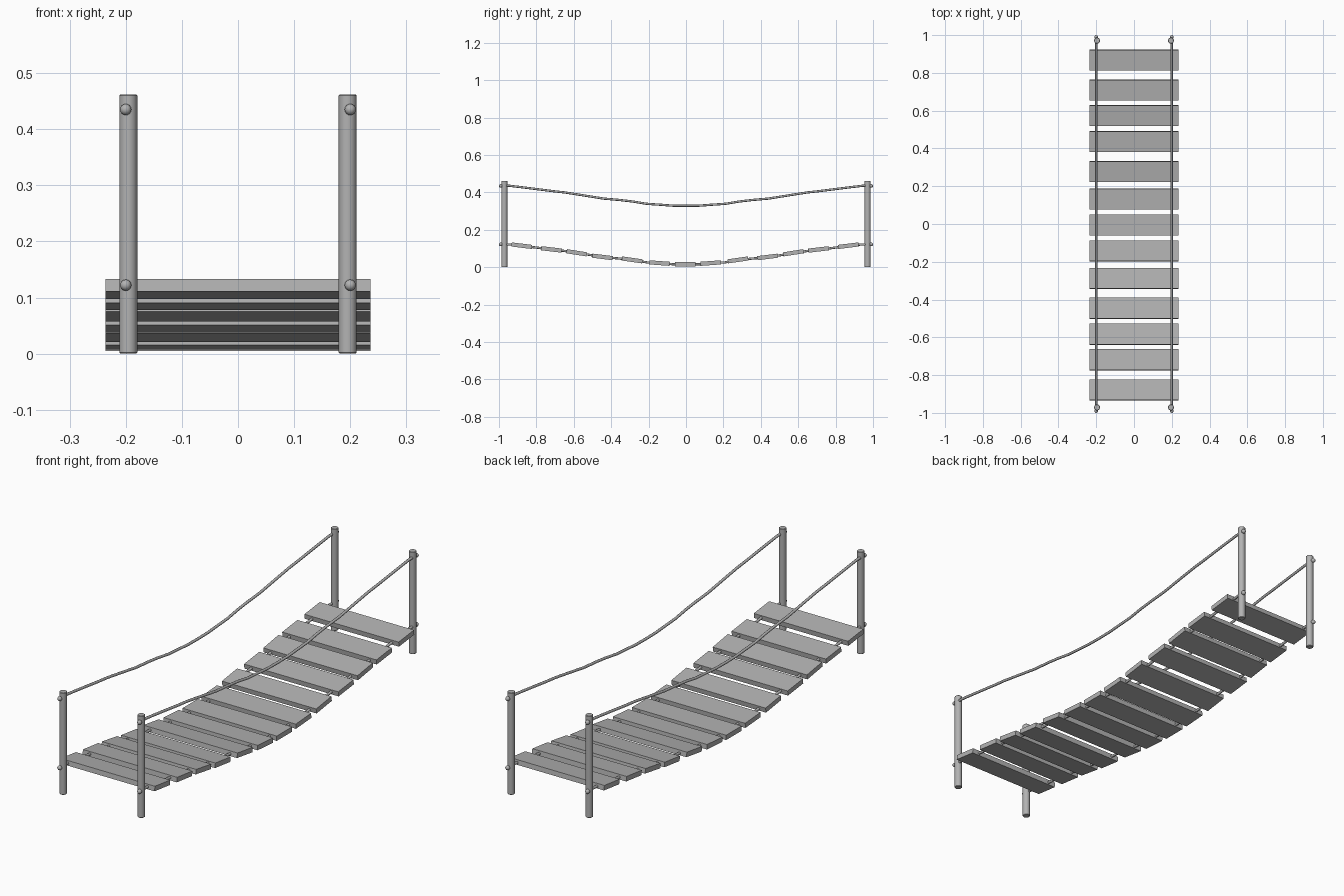
import bpy, math

if "Cube" in bpy.data.objects:
    bpy.data.objects.remove(bpy.data.objects["Cube"])

# half profile of the sagging deck line: (distance from middle, height)
SAG = [(0, .015), (.07, .016), (.137, .021), (.21, .026), (.283, .038), (.35, .046), (.441, .054),
       (.51, .065), (.579, .076), (.65, .087), (.714, .094), (.8, .105), (.873, .114),
       (.94, .122), (.995, .122)]
PLANKS = [0, .137, .283, .441, .579, .714, .873]

# dark grey for every part
GREY = bpy.data.materials.new("dark_grey")
GREY.diffuse_color = (.45, .45, .45, 1)
GREY.use_nodes = True
GREY.node_tree.nodes["Principled BSDF"].inputs["Base Color"].default_value = GREY.diffuse_color


def deck_z(y):
    y = abs(y)
    for (a, za), (b, zb) in zip(SAG, SAG[1:]):
        if y <= b:
            return za + (zb - za) * (y - a) / (b - a)
    return SAG[-1][1]


def finish(ob, name, smooth=True):
    ob.name = name
    ob.data.materials.append(GREY)
    if smooth:
        bpy.ops.object.select_all(action='DESELECT')
        ob.select_set(True)
        bpy.context.view_layer.objects.active = ob
        bpy.ops.object.shade_smooth_by_angle(angle=math.radians(35))


def plank(y):
    tilt = math.atan2(deck_z(y + .05) - deck_z(y - .05), .1)
    bpy.ops.mesh.primitive_cube_add(size=1, location=(0, y - .005, deck_z(y) + .001), rotation=(tilt, 0, 0))
    ob = bpy.context.object
    ob.scale = (.472, .11, .022)
    bpy.ops.object.transform_apply(location=False, rotation=False, scale=True)
    finish(ob, "plank", smooth=False)


def post(x, y):
    bpy.ops.mesh.primitive_cylinder_add(vertices=16, radius=.016, depth=.462, location=(x, y, .231))
    ob = bpy.context.object
    m = ob.modifiers.new("bevel", 'BEVEL')
    m.width = .002
    m.segments = 1
    m.limit_method = 'ANGLE'
    finish(ob, "post")


def knot(x, y, z):
    bpy.ops.mesh.primitive_uv_sphere_add(segments=12, ring_count=8, radius=.01, location=(x, y, z))
    finish(bpy.context.object, "rope_knot")


def rope(name, x, lift):
    pts = [(-y, z) for y, z in reversed(SAG)] + SAG[1:]
    cu = bpy.data.curves.new(name, 'CURVE')
    cu.dimensions = '3D'
    cu.bevel_depth = .006
    cu.bevel_resolution = 2
    cu.use_fill_caps = True
    cu.materials.append(GREY)
    sp = cu.splines.new('POLY')
    sp.points.add(len(pts) - 1)
    for p, (y, z) in zip(sp.points, pts):
        p.co = (x, y, z + lift, 1)
    bpy.context.collection.objects.link(bpy.data.objects.new(name, cu))


# deck planks
for y in PLANKS:
    plank(y)
    if y:
        plank(-y)

# posts, ropes and end knots
for s in (-1, 1):
    rope("deck_rope", .2 * s, 0)
    rope("hand_rope", .2 * s, .313)
    for e in (-1, 1):
        post(.1955 * s, .971 * e)
        knot(.2 * s, .99 * e, .122)
        knot(.2 * s, .99 * e, .435)
